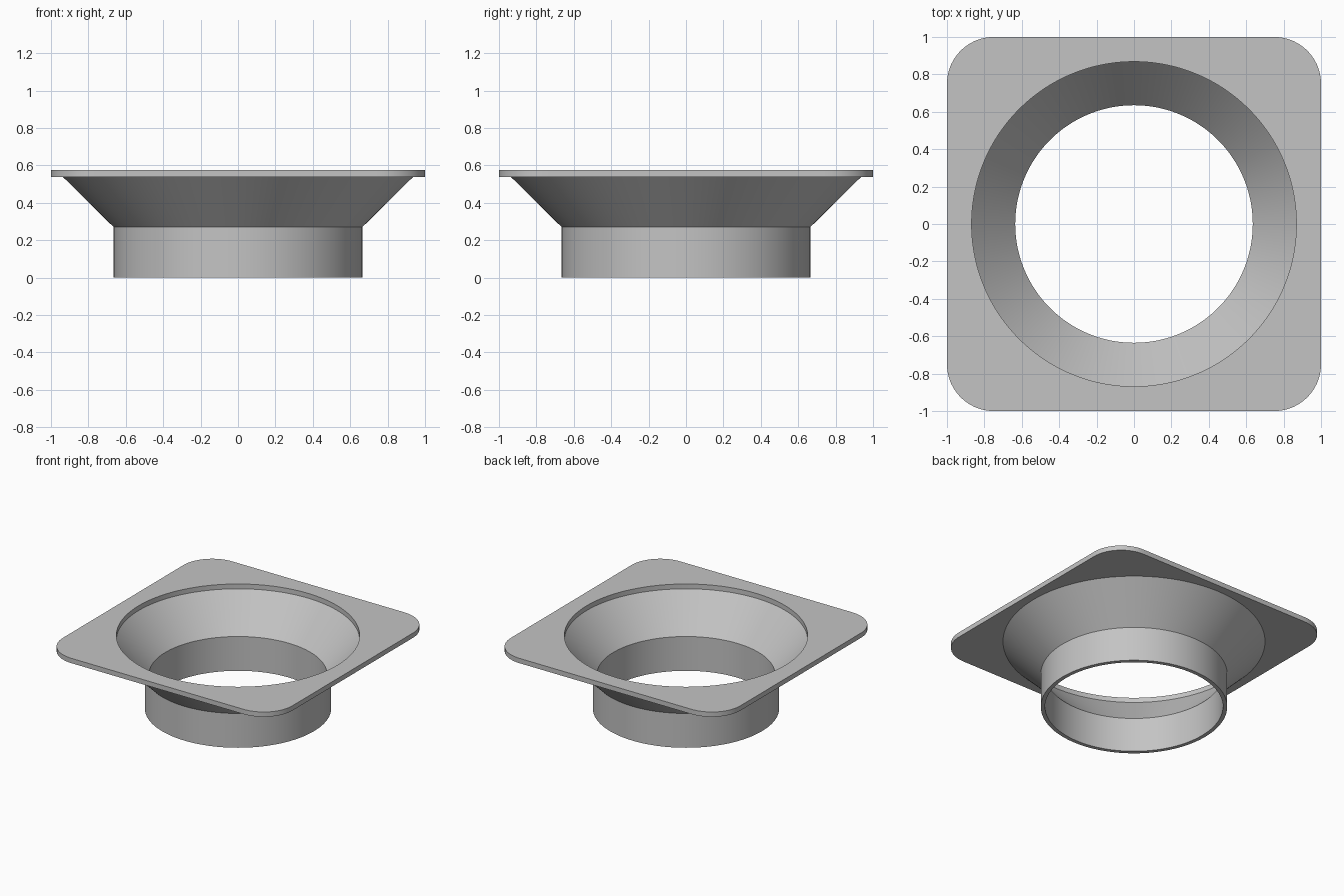
import bpy
import bmesh
from math import sin, cos, tau, sqrt, radians

cube = bpy.data.objects.get("Cube")
if cube:
    bpy.data.objects.remove(cube, do_unlink=True)

SEGMENTS = 288
HALF_WIDTH = 1.0
CORNER = 0.25


def circle(radius):
    """Distance from the axis for a round ring."""
    return lambda angle: radius


def rounded_square(angle):
    """Distance from the axis to the rounded square outline."""
    c, s = abs(cos(angle)), abs(sin(angle))
    inner = HALF_WIDTH - CORNER
    if min(c, s) * HALF_WIDTH <= inner * max(c, s):
        return HALF_WIDTH / max(c, s)
    b = inner * (c + s)
    return b + sqrt(b * b - 2 * inner * inner + CORNER * CORNER)


def ring_body(name, rings, material):
    """Bridge a closed cycle of (outline, height) rings into a solid."""
    bm = bmesh.new()
    loops = []
    for outline, z in rings:
        loop = []
        for i in range(SEGMENTS):
            a = tau * i / SEGMENTS
            r = outline(a)
            loop.append(bm.verts.new((r * cos(a), r * sin(a), z)))
        loops.append(loop)
    for k, low in enumerate(loops):
        high = loops[(k + 1) % len(loops)]
        for i in range(SEGMENTS):
            j = (i + 1) % SEGMENTS
            bm.faces.new((low[i], low[j], high[j], high[i]))
    bmesh.ops.recalc_face_normals(bm, faces=bm.faces)
    mesh = bpy.data.meshes.new(name)
    bm.to_mesh(mesh)
    bm.free()
    mesh.materials.append(material)
    obj = bpy.data.objects.new(name, mesh)
    bpy.context.collection.objects.link(obj)
    bpy.ops.object.select_all(action='DESELECT')
    obj.select_set(True)
    bpy.context.view_layer.objects.active = obj
    bpy.ops.object.shade_smooth_by_angle(angle=radians(25))
    return obj


grey = bpy.data.materials.new("light_grey")
grey.use_nodes = True
colour = (0.55, 0.55, 0.55, 1)
grey.diffuse_color = colour
grey.node_tree.nodes["Principled BSDF"].inputs["Base Color"].default_value = colour

# Collar, funnel and square flange as one continuous wall
ring_body("flanged_funnel", [
    (circle(0.665), 0.0),      # collar outside
    (circle(0.665), 0.27),
    (circle(0.935), 0.537),    # funnel outside
    (rounded_square, 0.537),   # flange
    (rounded_square, 0.575),
    (circle(0.868), 0.575),    # flange opening
    (circle(0.868), 0.537),
    (circle(0.635), 0.27),     # funnel inside
    (circle(0.635), 0.0),      # collar inside
], grey)
